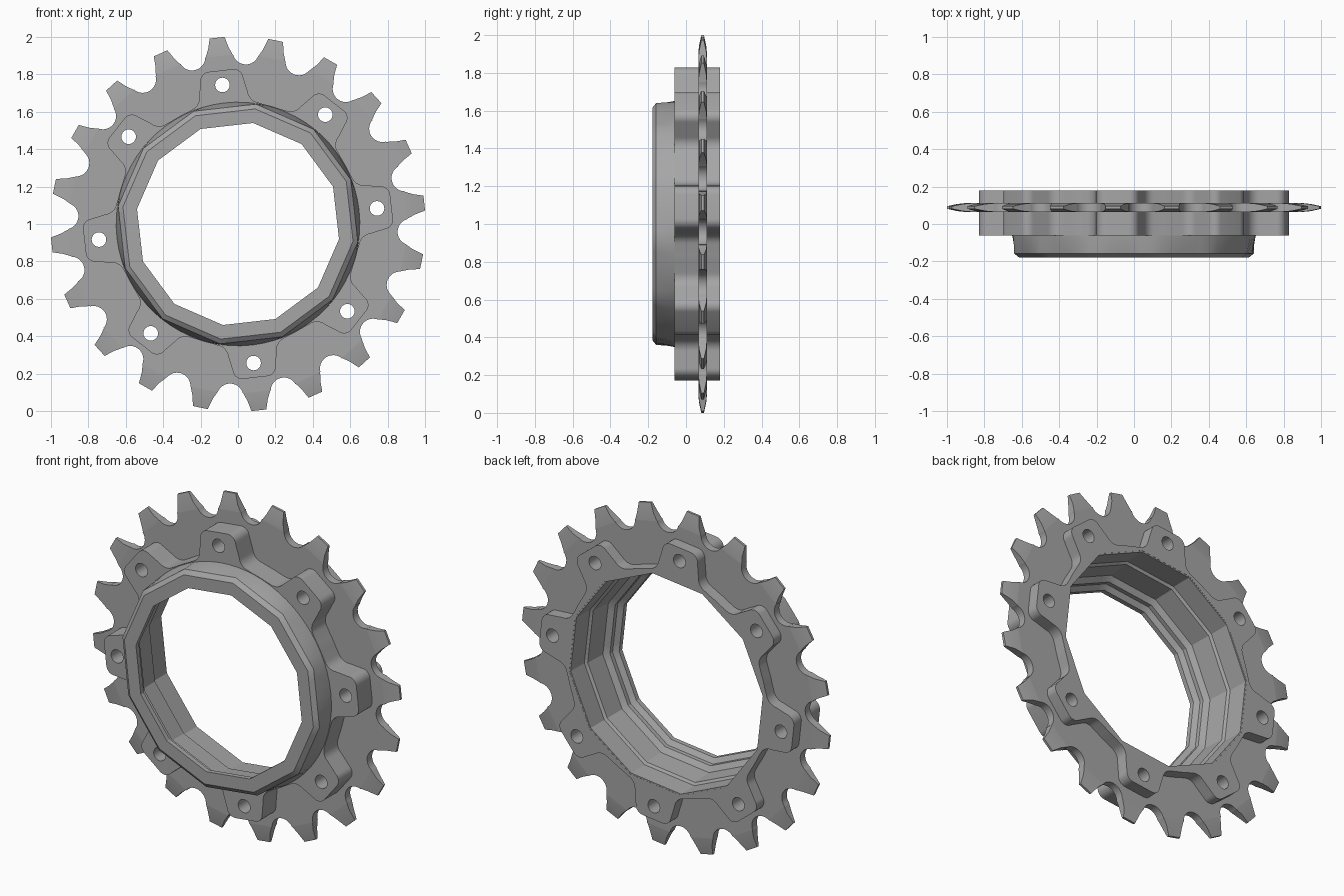
import bpy, bmesh
from math import sin, cos, pi, radians, hypot

cube = bpy.data.objects.get("Cube")
if cube:
    bpy.data.objects.remove(cube, do_unlink=True)

CENTRE_Z = 1.0
TEETH, TABS, SIDES = 20, 8, 12
TURN = radians(96.4)          # direction of the first tooth and first tab
BORE_TURN = radians(81.5)     # direction of one corner of the bore

steel = bpy.data.materials.new("grey_steel")
steel.use_nodes = True
colour = (0.38, 0.38, 0.38, 1)
steel.diffuse_color = colour
steel.node_tree.nodes["Principled BSDF"].inputs["Base Color"].default_value = colour


def arc(cx, cy, r, start, end, steps):
    return [(cx + r * cos(radians(start + (end - start) * i / steps)),
             cy + r * sin(radians(start + (end - start) * i / steps)))
            for i in range(steps + 1)]


def place(points, angle):
    """Turn (sideways, outward) points to face the given direction."""
    return [(r * cos(angle) + t * sin(angle), r * sin(angle) - t * cos(angle))
            for t, r in points]


def ring_points(radius, count, turn=0.0):
    return [(radius * cos(turn + 2 * pi * i / count),
             radius * sin(turn + 2 * pi * i / count)) for i in range(count)]


def finish(name, bm):
    bmesh.ops.remove_doubles(bm, verts=bm.verts, dist=0.0002)
    bmesh.ops.recalc_face_normals(bm, faces=bm.faces)
    mesh = bpy.data.meshes.new(name)
    bm.to_mesh(mesh)
    bm.free()
    mesh.materials.clear()
    mesh.materials.append(steel)
    obj = bpy.data.objects.new(name, mesh)
    bpy.context.collection.objects.link(obj)
    bpy.ops.object.select_all(action='DESELECT')
    obj.select_set(True)
    bpy.context.view_layer.objects.active = obj
    bpy.ops.object.shade_smooth_by_angle(angle=radians(26))
    return obj


def plate(loops, y0, y1):
    """Flat plate with holes, between two depths."""
    curve = bpy.data.curves.new("outline", 'CURVE')
    curve.dimensions = '2D'
    curve.fill_mode = 'BOTH'
    curve.extrude = (y1 - y0) / 2
    for loop in loops:
        spline = curve.splines.new('POLY')
        spline.points.add(len(loop) - 1)
        for point, (x, z) in zip(spline.points, loop):
            point.co = (x, z, 0, 1)
        spline.use_cyclic_u = True
    temp = bpy.data.objects.new("outline", curve)
    bpy.context.collection.objects.link(temp)
    bpy.context.view_layer.update()
    solid = temp.evaluated_get(bpy.context.evaluated_depsgraph_get())
    mesh = bpy.data.meshes.new_from_object(solid)
    bpy.data.objects.remove(temp, do_unlink=True)
    bpy.data.curves.remove(curve)
    bm = bmesh.new()
    bm.from_mesh(mesh)
    bpy.data.meshes.remove(mesh)
    for v in bm.verts:
        x, z, depth = v.co
        v.co = (x, (y0 + y1) / 2 - depth, z + CENTRE_Z)
    return bm


# Bolt holes shared by the toothed disc and the tabs
tab_angles = [TURN - 2 * pi * i / TABS for i in range(TABS)]
bolt_holes = []
for a in tab_angles:
    bolt_holes.append([(0.748 * cos(a) + x, 0.748 * sin(a) + z)
                       for x, z in ring_points(0.039, 24)])

# Toothed disc: round gullets, then tapered teeth
NECK = (0.073, 0.903)
MID_Y, HALF = 0.088, 0.023
gullet = arc(0, 0.925, 0.071, 195, 345, 12)
outline = []
for i in range(TEETH):
    a = TURN - 2 * pi * i / TEETH
    outline += place([(-NECK[0], NECK[1]), NECK], a)
    outline += place(gullet, a - pi / TEETH)
bm = plate([outline, ring_points(0.645, 72)] + bolt_holes, MID_Y - HALF, MID_Y + HALF)

# half width, radius, half thickness
tooth_steps = [(NECK[0], NECK[1], HALF), (0.055, 0.945, 0.019), (0.04, 1.002, 0.007)]
for i in range(TEETH):
    a = TURN - 2 * pi * i / TEETH
    rows = []
    for w, r, h in tooth_steps:
        (xa, za), (xb, zb) = place([(-w, r), (w, r)], a)
        rows.append([bm.verts.new((x, MID_Y + y, z + CENTRE_Z))
                     for x, y, z in ((xa, -h, za), (xb, -h, zb), (xb, h, zb), (xa, h, za))])
    for low, high in zip(rows, rows[1:]):
        for k in range(4):
            n = (k + 1) % 4
            bm.faces.new((low[k], low[n], high[n], high[k]))
    bm.faces.new(rows[-1])
finish("toothed_disc", bm)

# Ring of bolt tabs with rounded corners and flared roots
half_tab = arc(0.065, 0.776, 0.05, 90, 0, 8) + arc(0.2, 0.70, 0.07, 180, 255, 7)
tab = [(-t, r) for t, r in reversed(half_tab)] + half_tab
outline = []
for a in tab_angles:
    outline += place(tab, a)
    for k in (-4, -2, 0, 2, 4):
        outline += place([(0, 0.655)], a - pi / TABS + radians(-k))
        outline[-1] = place([(0, 0.655)], a - pi / TABS - radians(k))[0]
bm = plate([outline, ring_points(0.64, SIDES, BORE_TURN)] + bolt_holes, -0.062, 0.18)
finish("bolt_tabs", bm)

# Collar: round outside blending to a twelve-sided front and bore
# radius, depth, round or faceted
collar_profile = [
    (0.652, 0.179, True), (0.652, -0.06, True),
    (0.648, -0.158, False), (0.622, -0.178, False),
    (0.546, -0.178, False), (0.546, -0.150, False),
    (0.575, -0.130, False), (0.575, -0.105, False),
    (0.607, -0.085, False), (0.615, 0.045, False),
    (0.630, 0.055, False), (0.632, 0.179, False),
]
STEPS = 6 * SIDES
bm = bmesh.new()
rings = []
for radius, y, is_round in collar_profile:
    ring = []
    for i in range(STEPS):
        a = 2 * pi * i / STEPS
        off = a % (2 * pi / SIDES) - pi / SIDES
        r = radius if is_round else radius * cos(pi / SIDES) / cos(off)
        ring.append(bm.verts.new((r * cos(a + BORE_TURN), y,
                                  r * sin(a + BORE_TURN) + CENTRE_Z)))
    rings.append(ring)
for one, two in zip(rings, rings[1:] + rings[:1]):
    for i in range(STEPS):
        n = (i + 1) % STEPS
        bm.faces.new((one[i], one[n], two[n], two[i]))
finish("collar", bm)
